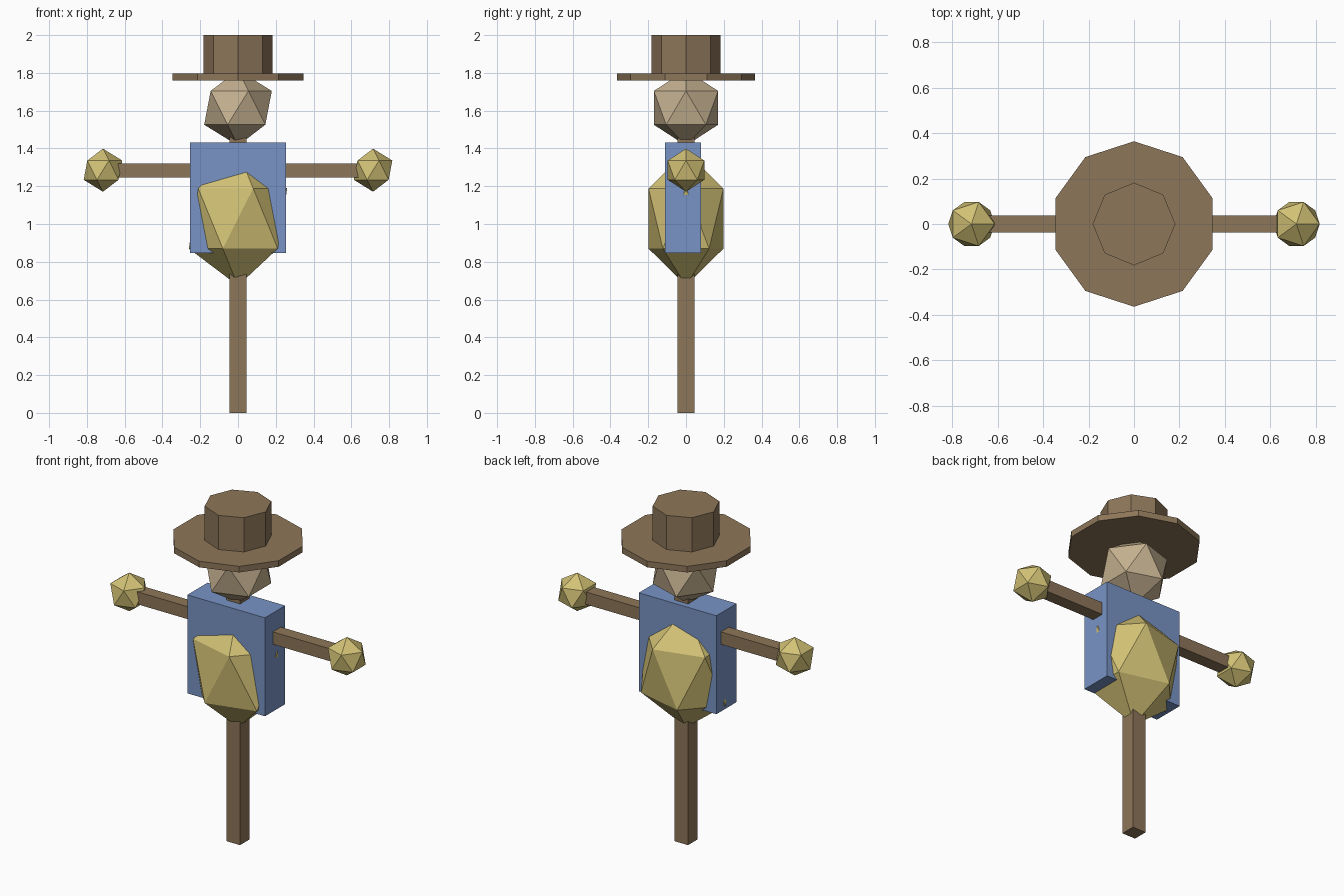
import bpy

if "Cube" in bpy.data.objects:
    bpy.data.objects.remove(bpy.data.objects["Cube"])


def material(name, rgb):
    """Flat material from 0-255 sRGB values, stored as linear."""
    lin = [((c / 255 + 0.055) / 1.055) ** 2.4 for c in rgb]
    m = bpy.data.materials.new(name)
    m.diffuse_color = (*lin, 1)
    m.use_nodes = True
    m.node_tree.nodes["Principled BSDF"].inputs["Base Color"].default_value = m.diffuse_color
    return m


wood = material("brown wood", (141, 118, 89))
cloth = material("blue cloth", (121, 148, 197))
straw = material("yellow straw", (210, 193, 117))
sack = material("tan sackcloth", (198, 178, 145))


def finish(name, mat):
    ob = bpy.context.object
    ob.name = name
    ob.data.materials.append(mat)
    return ob


def box(name, center, size, mat):
    bpy.ops.mesh.primitive_cube_add(size=1, location=center)
    ob = finish(name, mat)
    ob.scale = size


def ball(name, center, radii, mat):
    # 20-sided low-poly ball
    bpy.ops.mesh.primitive_ico_sphere_add(subdivisions=1, radius=1, location=center)
    ob = finish(name, mat)
    ob.scale = radii


def disc(name, sides, radius, z0, z1, mat):
    bpy.ops.mesh.primitive_cylinder_add(vertices=sides, radius=radius, depth=z1 - z0,
                                        location=(0, 0, (z0 + z1) / 2))
    finish(name, mat)


# Wooden cross
box("post", (0, 0, 0.74), (0.088, 0.088, 1.48), wood)
box("arm_bar", (0, 0, 1.284), (1.43, 0.075, 0.074), wood)

# Shirt with straw stuffing bulging through it
box("shirt", (0, -0.016, 1.14), (0.51, 0.19, 0.585), cloth)
ball("straw_stuffing", (0, 0, 1.029), (0.291, 0.233, 0.356), straw)

# Straw hands
for side, x in (("left", 0.715), ("right", -0.715)):
    ball(side + "_hand", (x, 0, 1.285), (0.114,) * 3, straw)

# Head and hat
ball("head", (0, 0, 1.615), (0.2,) * 3, sack)
disc("hat_brim", 10, 0.364, 1.761, 1.797, wood)
disc("hat_crown", 8, 0.182, 1.78, 2.0, wood)
